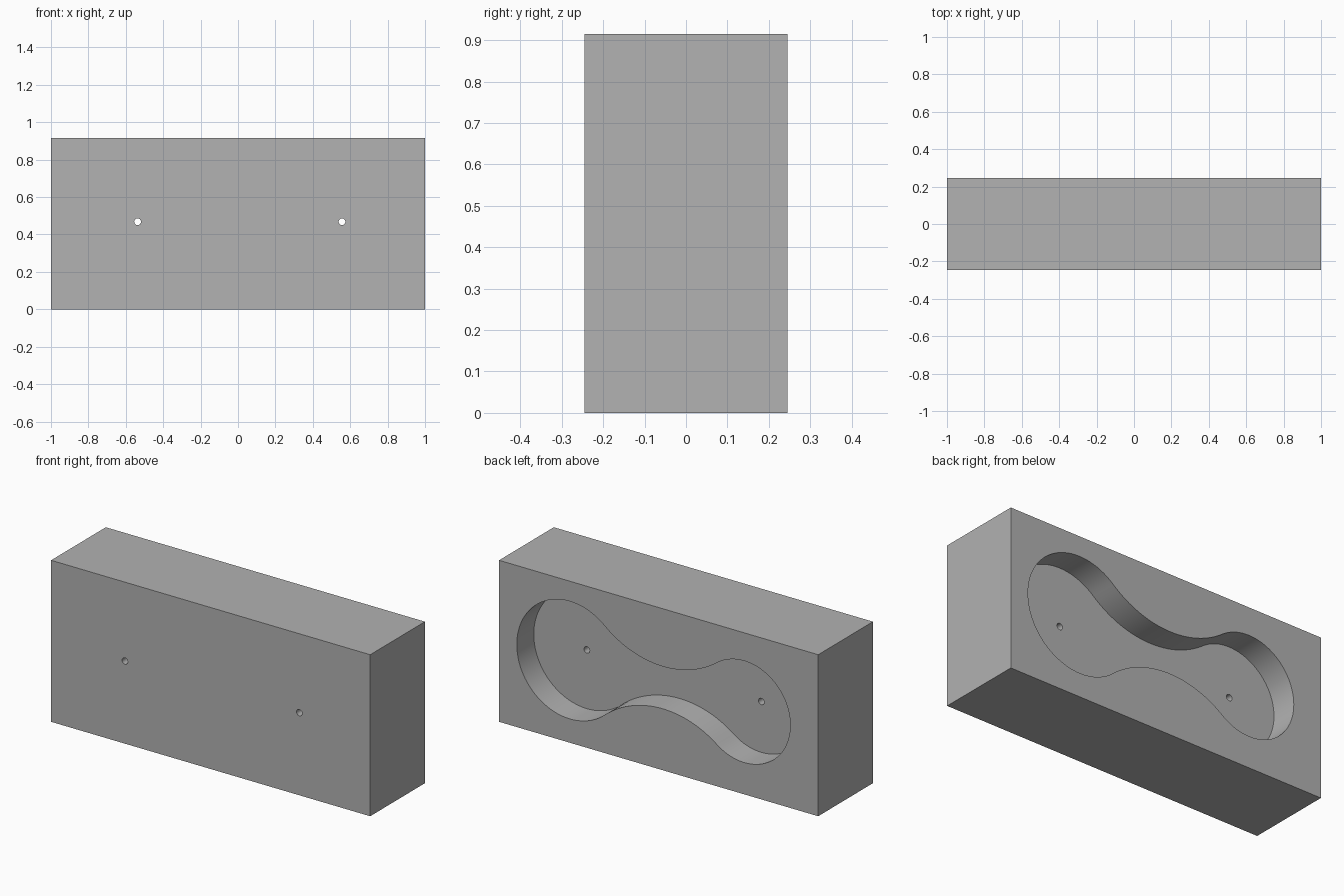
import bpy
import bmesh
from math import atan2, cos, sin, pi, sqrt
from mathutils import Vector

if "Cube" in bpy.data.objects:
    bpy.data.objects.remove(bpy.data.objects["Cube"])

LENGTH, DEPTH, HEIGHT = 2.0, 0.49, 0.915
AXIS_Z = 0.468                       # height of the pocket's centre line
BIG_X, BIG_R = 0.556, 0.333          # large lobe
SMALL_X, SMALL_R = -0.537, 0.288     # small lobe
WAIST_R = 0.57                       # concave arcs joining the lobes
POCKET_DEPTH = 0.152
HOLE_R = 0.018

grey = bpy.data.materials.new("plain grey")
grey.use_nodes = True
colour = (0.445, 0.445, 0.445, 1)
grey.diffuse_color = colour
grey.node_tree.nodes["Principled BSDF"].inputs["Base Color"].default_value = colour


def prism(name, outline, y0, y1):
    """Extrude an outline in the XZ plane from y0 to y1."""
    bm = bmesh.new()
    face = bm.faces.new([bm.verts.new((x, y0, z)) for x, z in outline])
    out = bmesh.ops.extrude_face_region(bm, geom=[face])
    moved = [v for v in out["geom"] if isinstance(v, bmesh.types.BMVert)]
    bmesh.ops.translate(bm, verts=moved, vec=(0, y1 - y0, 0))
    bmesh.ops.recalc_face_normals(bm, faces=bm.faces)
    mesh = bpy.data.meshes.new(name)
    bm.to_mesh(mesh)
    bm.free()
    mesh.materials.append(grey)
    obj = bpy.data.objects.new(name, mesh)
    bpy.context.collection.objects.link(obj)
    return obj


def arc(centre, radius, start, end, steps):
    angles = [start + (end - start) * i / steps for i in range(steps + 1)]
    return [(centre[0] + radius * cos(a), centre[1] + radius * sin(a)) for a in angles]


def pocket_outline():
    """Two lobes joined by tangent concave arcs, mirrored about the centre line."""
    span = BIG_X - SMALL_X
    to_big, to_small = WAIST_R + BIG_R, WAIST_R + SMALL_R
    along = (span ** 2 + to_big ** 2 - to_small ** 2) / (2 * span)
    waist = Vector((BIG_X - along, sqrt(to_big ** 2 - along ** 2)))
    big, small = Vector((BIG_X, 0)), Vector((SMALL_X, 0))
    a_big = atan2(*(waist - big).yx)
    a_small = atan2(*(waist - small).yx)
    upper = arc(big, BIG_R, 0, a_big, 32)
    upper += arc(waist, WAIST_R, a_big - pi, a_small - pi, 24)[1:]
    upper += arc(small, SMALL_R, a_small, pi, 32)[1:]
    lower = [(x, -z) for x, z in reversed(upper[1:-1])]
    return [(x, z + AXIS_Z) for x, z in upper + lower]


# Solid block
half = LENGTH / 2
back = DEPTH / 2
block = prism("block", [(-half, 0), (half, 0), (half, HEIGHT), (-half, HEIGHT)], -back, back)

# Pocket in the back, and a through hole at the centre of each lobe
cutters = [prism("pocket_cutter", pocket_outline(), back - POCKET_DEPTH, back + 0.1)]
for side, x in (("left", BIG_X), ("right", SMALL_X)):
    circle = arc((x, AXIS_Z), HOLE_R, 0, 2 * pi, 24)[:-1]
    cutters.append(prism(side + "_hole_cutter", circle, -back - 0.1, back + 0.2))

bpy.context.view_layer.objects.active = block
for cutter in cutters:
    cutter.hide_render = True
    cut = block.modifiers.new(cutter.name, "BOOLEAN")
    cut.operation = "DIFFERENCE"
    cut.solver = "EXACT"
    cut.object = cutter
    bpy.ops.object.modifier_apply(modifier=cut.name)
    bpy.data.objects.remove(cutter)

# Smooth curved walls, sharp edges elsewhere
bpy.ops.object.select_all(action="DESELECT")
block.select_set(True)
bpy.ops.object.shade_smooth_by_angle(angle=pi / 6)
